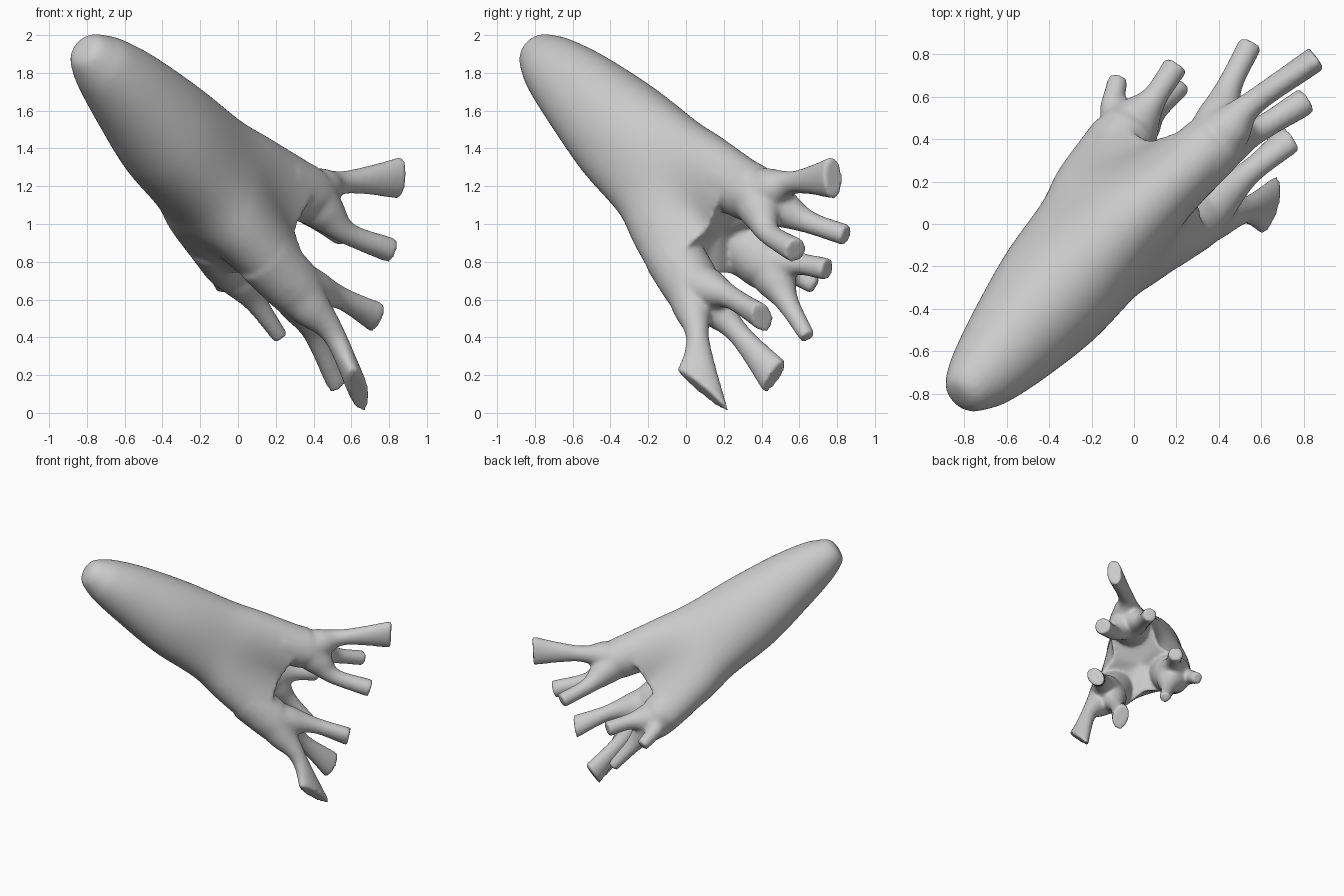
import bpy, bmesh, math
from mathutils import Vector, Matrix

if "Cube" in bpy.data.objects:
    bpy.data.objects.remove(bpy.data.objects["Cube"])

bm = bmesh.new()
AXIS = Vector((1, 1, -0.9)).normalized()
U = AXIS.cross(Vector((0, 0, 1))).normalized()
V = AXIS.cross(U)


def spline(keys, steps=6):
    """Catmull-Rom through keys of any size."""
    k = [Vector(p) for p in keys]
    k = [2 * k[0] - k[1]] + k + [2 * k[-1] - k[-2]]
    out = []
    for i in range(1, len(k) - 2):
        a, b, c, d = k[i - 1:i + 3]
        for s in range(steps):
            t = s / steps
            out.append(0.5 * (2 * b + (c - a) * t + (2 * a - 5 * b + 4 * c - d) * t ** 2
                              + (3 * b - a - 3 * c + d) * t ** 3))
    return out + [k[-2]]


def loft(rings, hollow=None):
    """Skin rings of points; the far end is flat or a cone to the hollow point."""
    rings = [[bm.verts.new(q) for q in r] for r in rings]
    n = len(rings[0])
    for r0, r1 in zip(rings, rings[1:]):
        for s in range(n):
            t = (s + 1) % n
            bm.faces.new((r0[s], r0[t], r1[t], r1[s]))
    bm.faces.new(rings[0][::-1])
    if hollow is None:
        bm.faces.new(rings[-1])
    else:
        c = bm.verts.new(hollow)
        for s in range(n):
            bm.faces.new((rings[-1][s], rings[-1][(s + 1) % n], c))


def leg(keys, flare=None, sides=20):
    """Round tube of (x, y, z, radius); flare widens the tip along a vector."""
    pts = spline(keys)
    pos = [Vector(p[:3]) for p in pts]
    rings, n = [], len(pts)
    for i, p in enumerate(pts):
        tan = (pos[min(i + 1, n - 1)] - pos[max(i - 1, 0)]).normalized()
        u = tan.cross(Vector((0.3, -0.9, 0.2))).normalized()
        v = tan.cross(u)
        f = max(0, (i - (n - 7)) / 6) ** 1.4
        ring = []
        for s in range(sides):
            a = 2 * math.pi * s / sides
            o = u * math.cos(a) + v * math.sin(a)
            q = pos[i] + o * p[3]
            if flare:
                m = Vector(flare)
                q += m * o.dot((m - tan * tan.dot(m)).normalized()) * f
            ring.append(q)
        rings.append(ring)
    loft(rings)


# three lobes: (end, height scale, [(waist, tip, tip radius, flare)])
lobes = [
    ((0.27, 0.29, 1.14), 1.06, [
        ((0.56, 0.57, 1.22), (0.86, 0.78, 1.245), 0.06, (0.01, 0.0, 0.055)),
        ((0.58, 0.44, 0.95), (0.81, 0.58, 0.86), 0.067, None),
        ((0.45, 0.65, 1.01), (0.55, 0.85, 0.94), 0.057, None)]),
    ((0.25, 0.06, 0.73), 1.0, [
        ((0.54, 0.24, 0.61), (0.735, 0.405, 0.505), 0.062, (0.0, 0.02, -0.025)),
        ((0.51, 0.06, 0.41), (0.64, 0.09, 0.115), 0.055, (0.04, 0.085, -0.115)),
        ((0.40, 0.27, 0.43), (0.53, 0.47, 0.19), 0.065, (0.0, 0.01, 0.04))]),
    ((-0.10, 0.34, 0.87), 0.86, [
        ((0.10, 0.54, 0.58), (0.225, 0.645, 0.40), 0.042, None),
        ((-0.10, 0.55, 0.75), (-0.075, 0.685, 0.67), 0.047, None),
        ((0.10, 0.60, 0.79), (0.20, 0.75, 0.76), 0.06, None)]),
]
center = Vector((0.14, 0.23, 0.913))
dirs = []
for end, h, _ in lobes:
    o = Vector(end) - center
    dirs.append(((o - AXIS * o.dot(AXIS)).normalized(), h))

# body: blunt nose growing into a three-lobed section (centre, base radius, lobe height)
nose = Vector((-0.825, -0.82, 1.935))
stations = [(*(nose + AXIS * s), r, 0) for s, r in
            ((0, 0.03), (0.01, 0.072), (0.035, 0.104), (0.1, 0.14), (0.2, 0.178))]
stations += [(-0.58, -0.56, 1.70, 0.228, 0.005), (-0.38, -0.33, 1.48, 0.28, 0.02),
             (-0.18, -0.10, 1.27, 0.275, 0.065), (-0.057, 0.037, 1.123, 0.255, 0.145),
             (0.14, 0.23, 0.913, 0.165, 0.305)]
rings = []
for p in spline(stations):
    c, ring = Vector(p[:3]), []
    for s in range(90):
        a = 2 * math.pi * s / 90
        o = U * math.cos(a) + V * math.sin(a)
        r = p[3] + p[4] * sum(h * math.exp(5 * (o.dot(d) - 1)) for d, h in dirs)
        ring.append(c + o * r)
    rings.append(ring)
loft(rings, center - AXIS * 0.08)

# legs: three from every lobe
for (end, h, legs), (d, _) in zip(lobes, dirs):
    e = center + d * (0.325 * h) + AXIS * 0.07
    bmesh.ops.create_uvsphere(bm, u_segments=24, v_segments=16, radius=0.145,
                              matrix=Matrix.Translation(e))
    start = e - AXIS * 0.2 - d * 0.05
    for waist, tip, r, flare in legs:
        w = Vector(waist)
        leg([(*start, 0.16), (*e.lerp(w, 0.1), 0.145), (*e.lerp(w, 0.5), 0.108),
             (*w, 0.061), (*tip, r)], flare)

mesh = bpy.data.meshes.new("branching_body")
bmesh.ops.recalc_face_normals(bm, faces=bm.faces)
bm.to_mesh(mesh)
bm.free()
body = bpy.data.objects.new("branching_body", mesh)
bpy.context.collection.objects.link(body)

# fuse everything into one skin and relax the joints
rem = body.modifiers.new("fuse", 'REMESH')
rem.mode = 'VOXEL'
rem.voxel_size = 0.014
rem.use_smooth_shade = True
sm = body.modifiers.new("relax", 'SMOOTH')
sm.factor = 0.5
sm.iterations = 8
